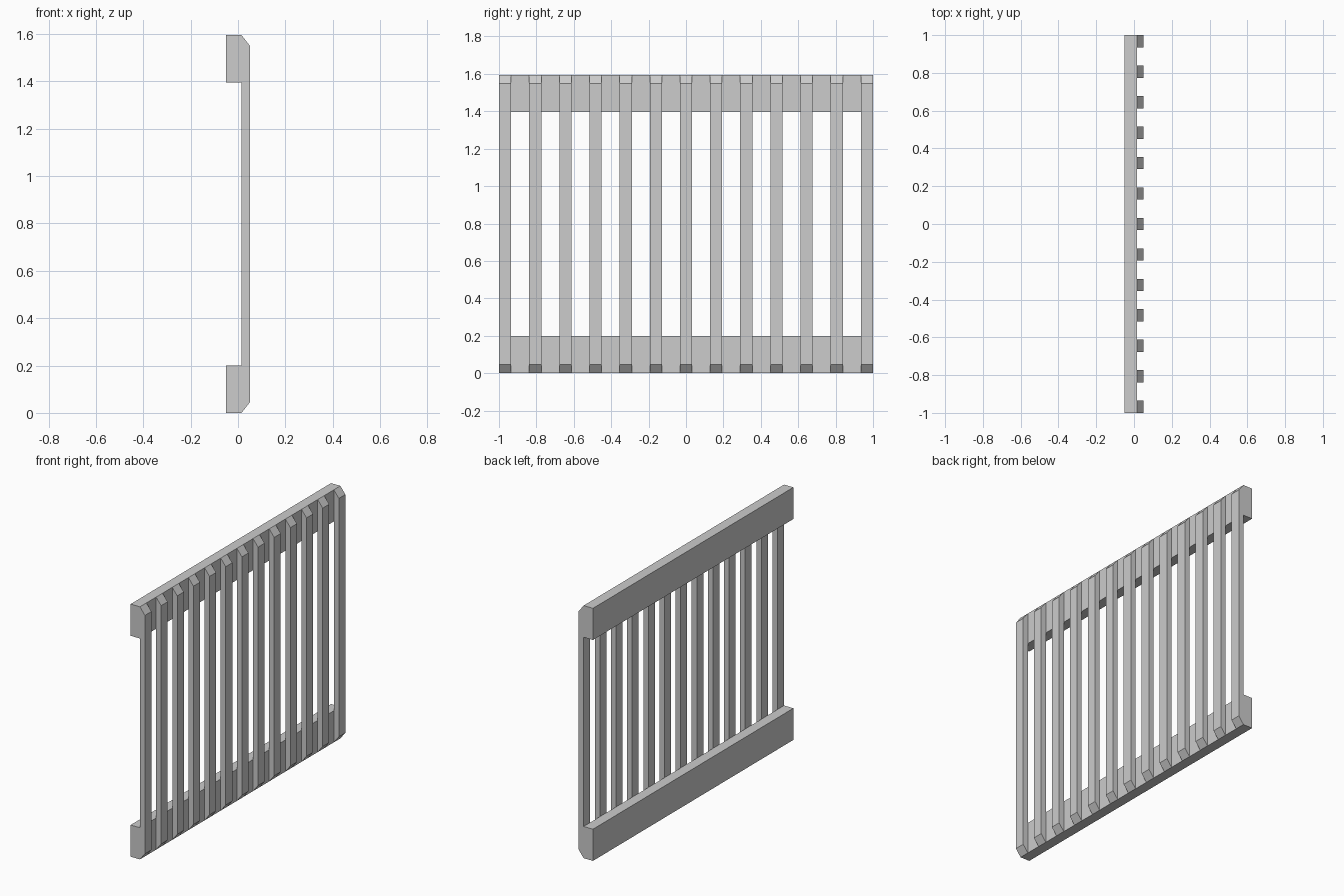
import bpy
import bmesh

if "Cube" in bpy.data.objects:
    bpy.data.objects.remove(bpy.data.objects["Cube"])

# One grey for the whole panel
grey = bpy.data.materials.new("light grey")
grey.diffuse_color = (0.604, 0.604, 0.604, 1.0)
grey.use_nodes = True
grey.node_tree.nodes["Principled BSDF"].inputs["Base Color"].default_value = grey.diffuse_color

X_BACK, X_JOIN, X_FRONT = -0.05, 0.015, 0.05
HEIGHT, RAIL, BEVEL = 1.595, 0.2, 0.045
SLATS, WIDTH = 13, 0.065


def extrude_profile(name, profile, y0, y1):
    """Solid made by sweeping an (x, z) outline from y0 to y1."""
    bm = bmesh.new()
    face = bm.faces.new([bm.verts.new((x, y0, z)) for x, z in profile])
    out = bmesh.ops.extrude_face_region(bm, geom=[face])
    for v in out["geom"]:
        if isinstance(v, bmesh.types.BMVert):
            v.co.y = y1
    bmesh.ops.recalc_face_normals(bm, faces=bm.faces)
    mesh = bpy.data.meshes.new(name)
    bm.to_mesh(mesh)
    bm.free()
    mesh.materials.append(grey)
    obj = bpy.data.objects.new(name, mesh)
    bpy.context.collection.objects.link(obj)
    return obj


# Two long horizontal rails
for name, z in (("bottom_rail", 0.0), ("top_rail", HEIGHT - RAIL)):
    extrude_profile(name, [(X_BACK, z), (X_JOIN, z),
                           (X_JOIN, z + RAIL), (X_BACK, z + RAIL)], -1, 1)

# Upright slats with chamfered ends, evenly spaced from end to end
slat_profile = [(X_JOIN, 0), (X_FRONT, BEVEL),
                (X_FRONT, HEIGHT - BEVEL), (X_JOIN, HEIGHT)]
step = (2 - WIDTH) / (SLATS - 1)
for i in range(SLATS):
    y = -1 + i * step
    extrude_profile(f"slat_{i + 1}", slat_profile, y, y + WIDTH)
